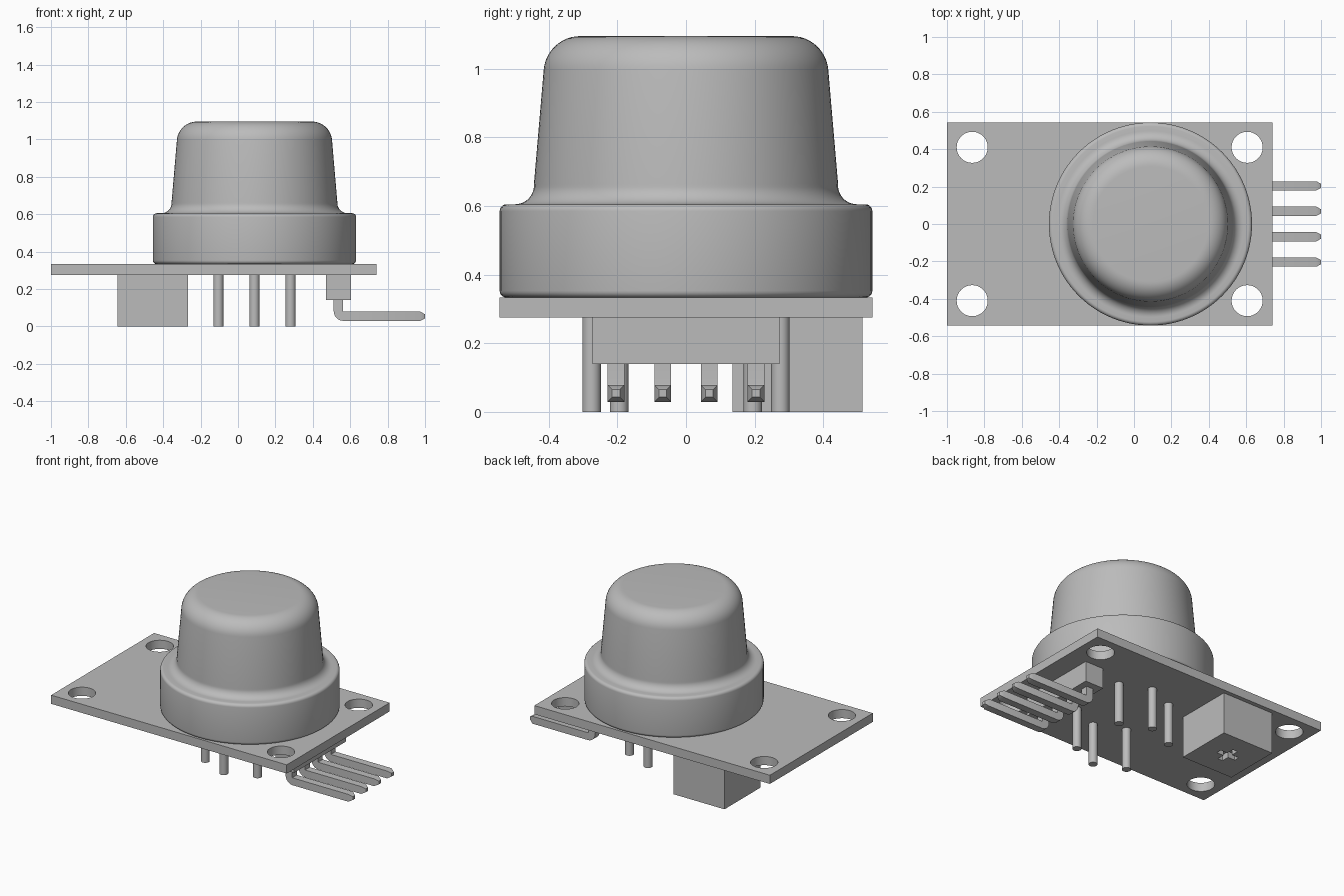
import bpy, bmesh, math
from mathutils import Vector, Matrix

cube = bpy.data.objects.get("Cube")
if cube:
    bpy.data.objects.remove(cube, do_unlink=True)

grey = bpy.data.materials.new("plain grey")
grey.use_nodes = True
grey.diffuse_color = (0.5, 0.5, 0.5, 1)
grey.node_tree.nodes["Principled BSDF"].inputs["Base Color"].default_value = (0.5, 0.5, 0.5, 1)

SENSOR_X = 0.088
BOARD_BOTTOM, BOARD_TOP = 0.275, 0.333


def finish(name, bm, smooth=False):
    """Turn a bmesh into a named grey object."""
    bmesh.ops.recalc_face_normals(bm, faces=bm.faces)
    mesh = bpy.data.meshes.new(name)
    bm.to_mesh(mesh)
    bm.free()
    mesh.materials.append(grey)
    obj = bpy.data.objects.new(name, mesh)
    bpy.context.collection.objects.link(obj)
    bpy.ops.object.select_all(action='DESELECT')
    obj.select_set(True)
    bpy.context.view_layer.objects.active = obj
    if smooth:
        bpy.ops.object.shade_smooth_by_angle(angle=math.radians(35))
    return obj


def add_box(bm, low, high):
    low, high = Vector(low), Vector(high)
    matrix = Matrix.Translation((low + high) / 2) @ Matrix.Diagonal((*(high - low), 1))
    bmesh.ops.create_cube(bm, size=1, matrix=matrix)


def box(name, low, high):
    bm = bmesh.new()
    add_box(bm, low, high)
    return finish(name, bm)


def cylinder(name, x, y, low, high, radius, sides, smooth=True):
    bm = bmesh.new()
    bmesh.ops.create_cone(bm, cap_ends=True, segments=sides, radius1=radius, radius2=radius,
                          depth=high - low, matrix=Matrix.Translation((x, y, (low + high) / 2)))
    return finish(name, bm, smooth)


def cut(obj, cutter):
    """Subtract a helper from an object and discard the helper."""
    cutter.hide_render = True
    mod = obj.modifiers.new("cut", 'BOOLEAN')
    mod.operation, mod.solver, mod.object = 'DIFFERENCE', 'EXACT', cutter
    bpy.context.view_layer.objects.active = obj
    bpy.ops.object.modifier_apply(modifier=mod.name)
    bpy.data.objects.remove(cutter, do_unlink=True)


def arc(cx, cz, radius, start, end, steps=8):
    angles = [math.radians(start + (end - start) * i / steps) for i in range(steps + 1)]
    return [(cx + radius * math.cos(a), cz + radius * math.sin(a)) for a in angles]


# Circuit board with four mounting holes
board = box("circuit_board", (-1, -0.543, BOARD_BOTTOM), (0.74, 0.543, BOARD_TOP))
for x in (-0.865, 0.605):
    for y in (-0.41, 0.41):
        cut(board, cylinder("hole_cutter", x, y, 0.2, 0.4, 0.083, 48))
bpy.context.view_layer.objects.active = board
bpy.ops.object.shade_smooth_by_angle(angle=math.radians(35))

# Sensor can: wide base ring, fillet, tapered cap with a rounded top
profile = [(0, BOARD_TOP)]
profile += arc(0.523, 0.353, 0.02, -90, 0, 5)
profile += arc(0.523, 0.585, 0.02, 0, 90, 5)
profile += arc(0.498, 0.66, 0.055, 270, 176, 10)
profile += arc(0.308, 0.988, 0.107, 5, 90, 12)
profile += [(0, 1.095)]
bm = bmesh.new()
verts = [bm.verts.new((SENSOR_X + r, 0, z)) for r, z in profile]
edges = [bm.edges.new(pair) for pair in zip(verts, verts[1:])]
bmesh.ops.spin(bm, geom=verts + edges, cent=(SENSOR_X, 0, 0), axis=(0, 0, 1),
               angle=math.tau, steps=96)
bmesh.ops.remove_doubles(bm, verts=bm.verts, dist=0.0001)
finish("sensor_can", bm, smooth=True)

# Six sensor legs under the board
for x, y in ((0, 0.275), (0.193, 0.195), (-0.193, 0.195)):
    for side in (-1, 1):
        cylinder("sensor_leg", SENSOR_X + x, side * y, 0, BOARD_BOTTOM, 0.027, 24)

# Trimmer block with a cross slot in its underside
trimmer = box("trimmer_block", (-0.645, 0.135, 0), (-0.268, 0.515, BOARD_BOTTOM))
cx, cy = -0.457, 0.325
for dx, dy in ((0.07, 0.018), (0.018, 0.07)):
    cut(trimmer, box("slot_cutter", (cx - dx, cy - dy, -0.05), (cx + dx, cy + dy, 0.04)))

# Header block
box("header_block", (0.47, -0.273, 0.14), (0.605, 0.273, BOARD_BOTTOM))

# Bent header pins: a square section swept round the bend to a tapered tip
HALF, PIN_X, PIN_Z, BEND = 0.0245, 0.536, 0.054, 0.028
rings = [(PIN_X, 0.16, 0, HALF)]
for i in range(7):
    a = math.pi / 2 * i / 6
    rings.append((PIN_X + BEND * (1 - math.cos(a)), PIN_Z + BEND * (1 - math.sin(a)), a, HALF))
rings += [(0.975, PIN_Z, math.pi / 2, HALF), (1, PIN_Z, math.pi / 2, 0.011)]
for n in range(4):
    y = (n - 1.5) * 0.136
    bm = bmesh.new()
    loops = []
    for x, z, a, h in rings:
        side = Vector((math.cos(a), 0, math.sin(a))) * h
        across = Vector((0, h, 0))
        c = Vector((x, y, z))
        loops.append([bm.verts.new(c + side * s + across * t)
                      for s, t in ((-1, -1), (1, -1), (1, 1), (-1, 1))])
    for a, b in zip(loops, loops[1:]):
        for i in range(4):
            j = (i + 1) % 4
            bm.faces.new((a[i], a[j], b[j], b[i]))
    bm.faces.new(loops[0])
    bm.faces.new(loops[-1])
    finish("header_pin", bm, smooth=True)
